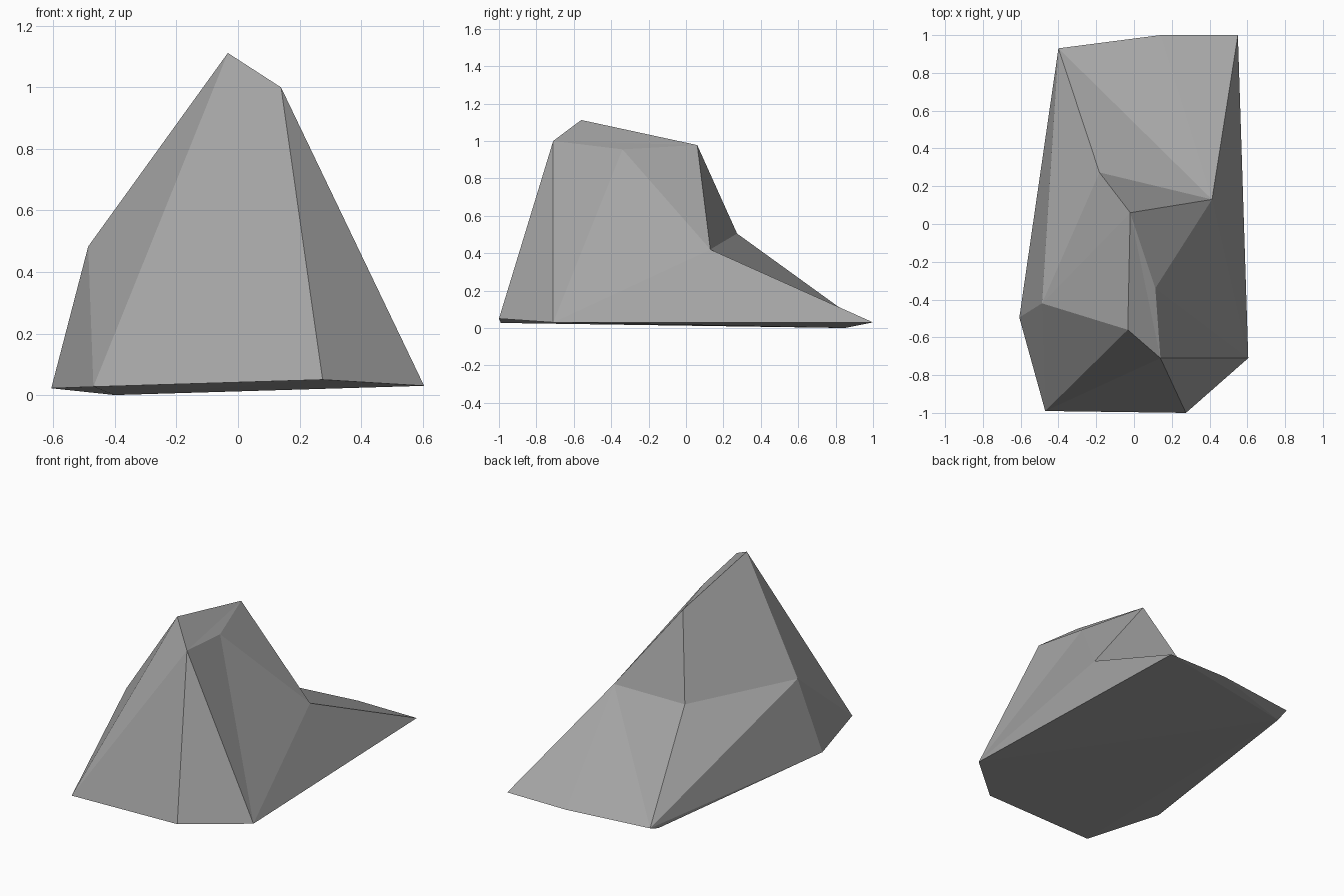
import bpy, bmesh

if "Cube" in bpy.data.objects:
    bpy.data.objects.remove(bpy.data.objects["Cube"])

# Corner points of the rock, one letter each
P = {
    # base outline
    "A": (-0.40, 0.93, 0.03), "O": (-0.40, 0.85, 0.0),
    "B": (0.14, 1.0, 0.03), "b": (0.55, 1.0, 0.03),
    "L": (0.605, -0.71, 0.03), "K": (0.275, -1.0, 0.05),
    "J": (-0.47, -0.99, 0.027), "I": (-0.607, -0.495, 0.022),
    # shoulders
    "C": (-0.183, 0.273, 0.505), "D": (0.413, 0.13, 0.42),
    "H": (-0.487, -0.42, 0.483),
    # summit ridge
    "E": (-0.02, 0.06, 0.978), "F": (-0.033, -0.56, 1.112),
    "G": (0.14, -0.71, 1.0), "M": (0.113, -0.34, 0.955),
}

# Facets: back ramp, summit, right side, front, left side
FACETS = ("ADB BDb ACD CED "
          "EFG EGM DEM "
          "DML DLb MGL GKL "
          "GJK FJG FHJ HIJ "
          "HAI HCA HEC HFE").split()
# Shallow underside fanned from the lowest point
rim = "AIJKLbBA"
FACETS += ["O" + rim[i:i + 2] for i in range(len(rim) - 1)]

bm = bmesh.new()
verts = {k: bm.verts.new(co) for k, co in P.items()}
for f in FACETS:
    bm.faces.new([verts[c] for c in f])
bmesh.ops.recalc_face_normals(bm, faces=bm.faces)
mesh = bpy.data.meshes.new("rock")
bm.to_mesh(mesh)
bm.free()

stone = bpy.data.materials.new("stone grey")
stone.diffuse_color = (0.38, 0.38, 0.38, 1)
stone.use_nodes = True
stone.node_tree.nodes["Principled BSDF"].inputs["Base Color"].default_value = stone.diffuse_color
mesh.materials.append(stone)
bpy.context.collection.objects.link(bpy.data.objects.new("rock", mesh))
